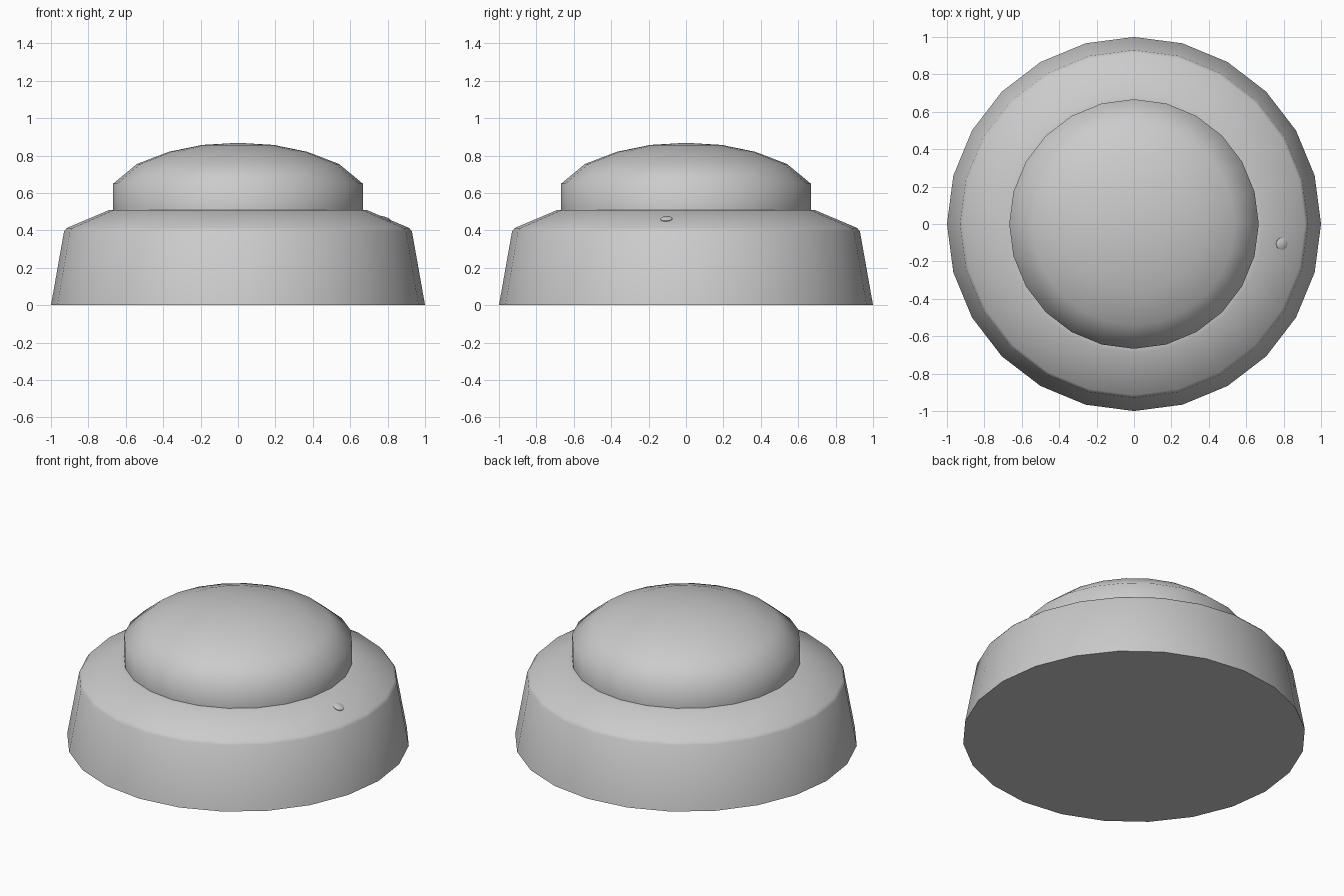
import bpy, bmesh, math
from mathutils import Vector

if "Cube" in bpy.data.objects:
    bpy.data.objects.remove(bpy.data.objects["Cube"])

SIDES = 24


def lathe(name, profile, smooth_angle, cap_bottom=False):
    """Revolve (radius, z) points; a zero radius closes to a pole."""
    bm = bmesh.new()
    rings = []
    for r, z in profile:
        if r == 0:
            rings.append([bm.verts.new((0, 0, z))] * SIDES)
        else:
            rings.append([bm.verts.new((r * math.cos(2 * math.pi * i / SIDES),
                                        r * math.sin(2 * math.pi * i / SIDES), z))
                          for i in range(SIDES)])
    for low, high in zip(rings, rings[1:]):
        for i in range(SIDES):
            j = (i + 1) % SIDES
            face = [low[i], low[j], high[j]]
            if high[i] is not high[j]:
                face.append(high[i])
            bm.faces.new(face)
    if cap_bottom:
        bm.faces.new(rings[0][::-1])
    bmesh.ops.recalc_face_normals(bm, faces=bm.faces)
    mesh = bpy.data.meshes.new(name)
    bm.to_mesh(mesh)
    bm.free()
    obj = bpy.data.objects.new(name, mesh)
    bpy.context.collection.objects.link(obj)
    bpy.ops.object.select_all(action='DESELECT')
    obj.select_set(True)
    bpy.context.view_layer.objects.active = obj
    bpy.ops.object.shade_smooth_by_angle(angle=math.radians(smooth_angle))
    return obj


# Tapered base with softened shoulder and sloping top
lathe("base_housing", [(1, 0), (0.93, 0.395), (0.915, 0.413),
                       (0.69, 0.508), (0.665, 0.51)], 40, cap_bottom=True)

# Domed cap
lathe("dome_cap", [(0.667, 0.51), (0.667, 0.65), (0.54, 0.755), (0.37, 0.82),
                   (0.19, 0.857), (0, 0.868)], 60)

# Small indicator light, lying on the sloping top
light = lathe("indicator_light", [(0.032, -0.006), (0.032, 0.003),
                                  (0.022, 0.008), (0, 0.010)], 60)
x, y = 0.79, -0.105
direction = Vector((x, y, 0)).normalized()
normal = direction * 0.095 + Vector((0, 0, 0.225))
light.location = (x, y, 0.461)
light.rotation_euler = normal.to_track_quat('Z', 'Y').to_euler()
